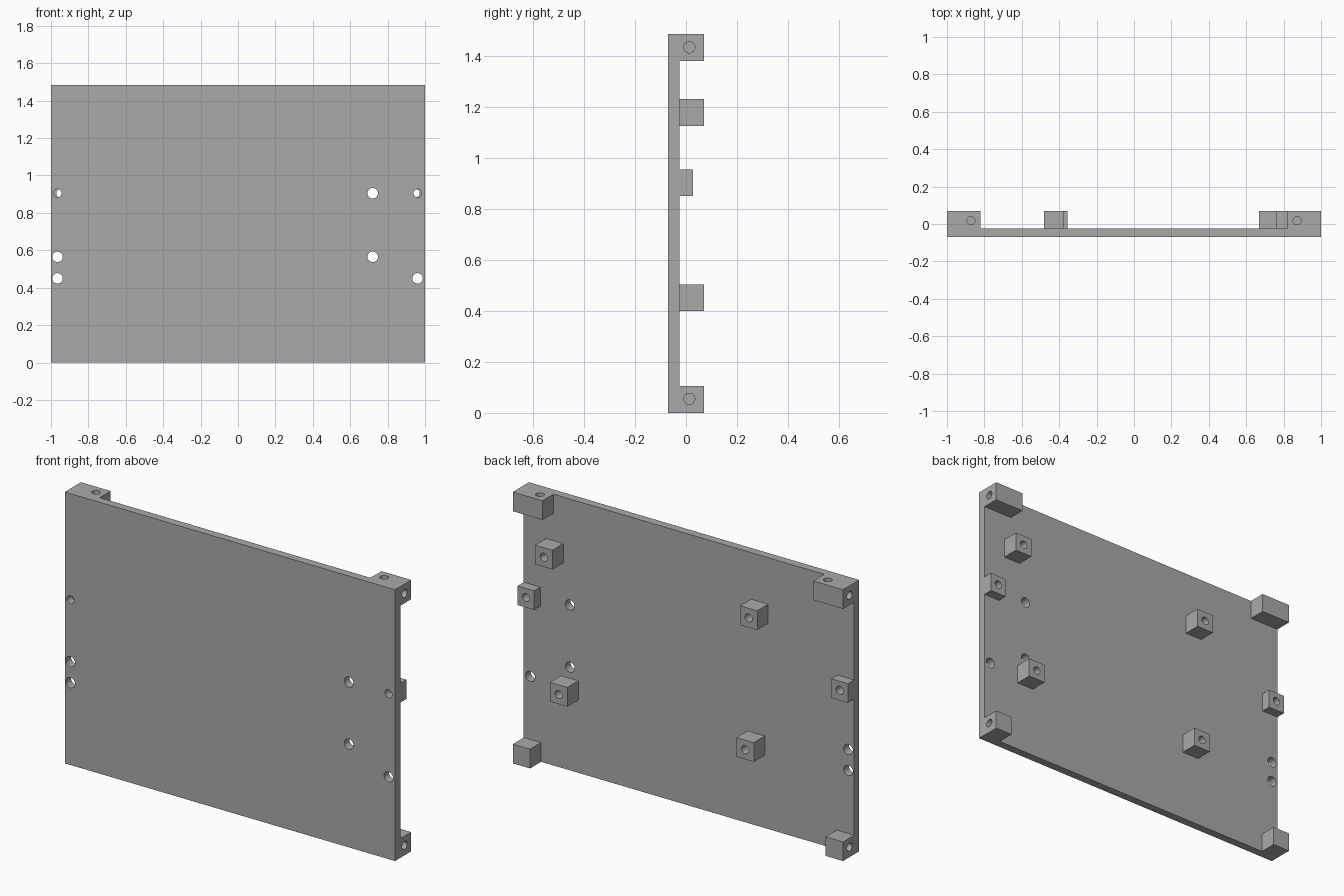
import bpy, math

cube = bpy.data.objects.get("Cube")
if cube:
    bpy.data.objects.remove(cube, do_unlink=True)

grey = bpy.data.materials.new("plain grey")
grey.use_nodes = True
colour = (0.4, 0.4, 0.4, 1)
grey.diffuse_color = colour
grey.node_tree.nodes["Principled BSDF"].inputs["Base Color"].default_value = colour

FRONT, FACE, BACK = -0.07, -0.025, 0.07   # plate front, plate rear, block rear
TOP = 1.485
SIZE = 0.105                              # block edge
BORE, WIDE = 0.022, 0.028                 # hole radii
TURN = {"x": (0, math.pi / 2, 0), "y": (math.pi / 2, 0, 0), "z": (0, 0, 0)}


def box(name, low, high):
    centre = [(a + b) / 2 for a, b in zip(low, high)]
    bpy.ops.mesh.primitive_cube_add(size=1, location=centre)
    ob = bpy.context.object
    ob.name = name
    ob.scale = [b - a for a, b in zip(low, high)]
    bpy.ops.object.transform_apply(location=False, rotation=False, scale=True)
    ob.data.materials.append(grey)
    return ob


def drill(ob, centre, axis, radius, length):
    """Cut a round hole whose middle is at centre."""
    bpy.ops.mesh.primitive_cylinder_add(vertices=24, radius=radius, depth=length,
                                        location=centre, rotation=TURN[axis])
    cutter = bpy.context.object
    cutter.hide_render = True
    cutter.data.materials.append(grey)
    mod = ob.modifiers.new("hole", "BOOLEAN")
    mod.operation = "DIFFERENCE"
    mod.solver = "EXACT"
    mod.object = cutter
    bpy.ops.object.select_all(action="DESELECT")
    ob.select_set(True)
    bpy.context.view_layer.objects.active = ob
    bpy.ops.object.modifier_apply(modifier=mod.name)
    bpy.data.objects.remove(cutter, do_unlink=True)


def finish(ob):
    bpy.ops.object.select_all(action="DESELECT")
    ob.select_set(True)
    bpy.context.view_layer.objects.active = ob
    bpy.ops.object.shade_smooth_by_angle(angle=math.radians(30))


# Flat panel with its through holes
panel = box("panel", (-1, FRONT, 0), (1, FACE, TOP))
holes = [(-0.965, 0.905, BORE), (0.96, 0.905, BORE), (-0.965, 0.565, WIDE),
         (-0.965, 0.45, WIDE), (0.96, 0.45, WIDE),
         (0.72, 0.905, WIDE), (0.72, 0.565, WIDE)]
for x, z, r in holes:
    drill(panel, (x, FRONT, z), "y", r, 0.2)
finish(panel)

for side, word in ((1, "left"), (-1, "right")):
    def edge_block(name, width, low, high, rear):
        xs = sorted((side, side * (1 - width)))
        return box(f"{word}_{name}", (xs[0], FACE, low), (xs[1], rear, high))

    # Corner blocks with blind holes in the outer ends
    upper = edge_block("top_corner", 0.18, TOP - SIZE, TOP, BACK)
    lower = edge_block("bottom_corner", SIZE, 0, SIZE, BACK)
    drill(upper, (side, 0.013, 1.433), "x", BORE, 0.14)
    drill(upper, (side * 0.872, 0.018, TOP), "z", BORE, 0.14)
    drill(lower, (side, 0.013, 0.055), "x", BORE, 0.14)

    # Shallow block half way up the edge
    middle = edge_block("middle_block", 0.1, 0.85, 0.955, 0.028)
    drill(middle, (side * 0.95, 0, 0.905), "y", BORE, 0.2)
    for ob in (upper, lower, middle):
        finish(ob)

# Four drilled standoffs on the rear
standoffs = {"upper_left": (0.812, 1.178), "lower_left": (0.722, 0.451),
             "upper_right": (-0.428, 1.178), "lower_right": (-0.407, 0.451)}
for name, (x, z) in standoffs.items():
    h = SIZE / 2
    post = box(name + "_standoff", (x - h, FACE, z - h), (x + h, BACK, z + h))
    drill(post, (x, BACK, z), "y", BORE, 0.3)
    finish(post)
